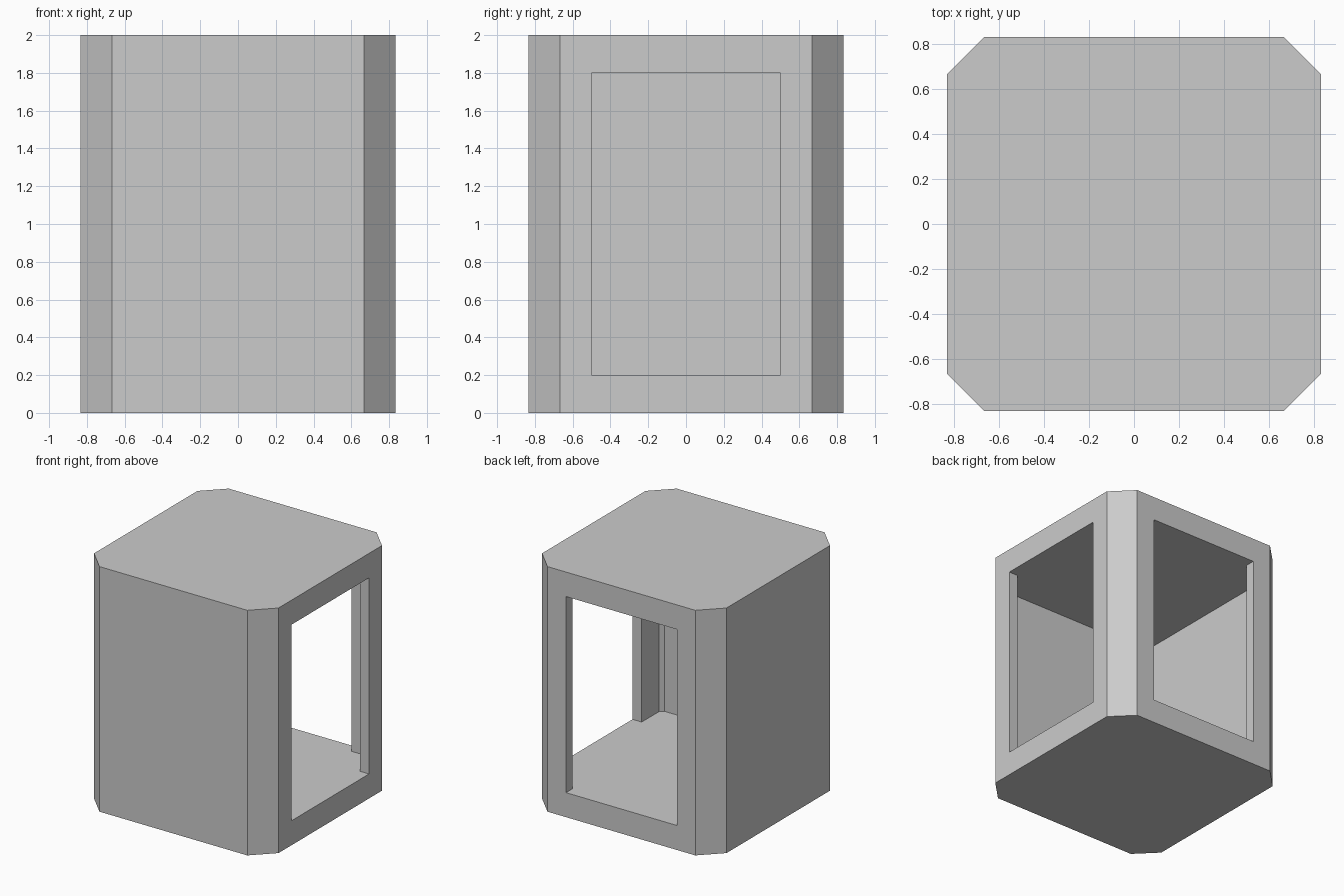
import bpy
import bmesh

if "Cube" in bpy.data.objects:
    bpy.data.objects.remove(bpy.data.objects["Cube"])

HALF, CORNER = 0.833, 0.667      # outer half width, start of corner chamfer
INNER, NICK = 0.75, 0.03         # cavity half width, small cavity chamfer
OPEN, REACH = 0.5, 0.95          # opening half width, cutter overshoot
FLOOR, CEILING, HEIGHT = 0.2, 1.8, 2.0


def octagon(h, c):
    """Square of half width h with chamfered corners, counter-clockwise."""
    return [(-c, -h), (c, -h), (h, -c), (h, c), (c, h), (-c, h), (-h, c), (-h, -c)]


def prism(name, profile, z0, z1):
    """Extrude a flat profile from z0 up to z1."""
    bm = bmesh.new()
    face = bm.faces.new([bm.verts.new((x, y, z0)) for x, y in profile])
    out = bmesh.ops.extrude_face_region(bm, geom=[face])
    top = [v for v in out["geom"] if isinstance(v, bmesh.types.BMVert)]
    bmesh.ops.translate(bm, verts=top, vec=(0, 0, z1 - z0))
    bmesh.ops.recalc_face_normals(bm, faces=bm.faces)
    mesh = bpy.data.meshes.new(name)
    bm.to_mesh(mesh)
    bm.free()
    obj = bpy.data.objects.new(name, mesh)
    bpy.context.collection.objects.link(obj)
    return obj


# Chamfered outer block
booth = prism("booth_shell", octagon(HALF, CORNER), 0, HEIGHT)

# Room hollow joined with the openings on the right and back sides
plan = octagon(INNER, INNER - NICK)
right_opening = [(INNER, -OPEN), (REACH, -OPEN), (REACH, OPEN), (INNER, OPEN)]
back_opening = [(y, x) for x, y in reversed(right_opening)]
plan = plan[:3] + right_opening + plan[3:5] + back_opening + plan[5:]
cutter = prism("room_cutter", plan, FLOOR, CEILING)
cutter.hide_render = True

# Cut the room out of the block
cut = booth.modifiers.new("room", "BOOLEAN")
cut.operation = "DIFFERENCE"
cut.solver = "EXACT"
cut.object = cutter
bpy.context.view_layer.objects.active = booth
booth.select_set(True)
bpy.ops.object.modifier_apply(modifier=cut.name)
bpy.data.objects.remove(cutter, do_unlink=True)
